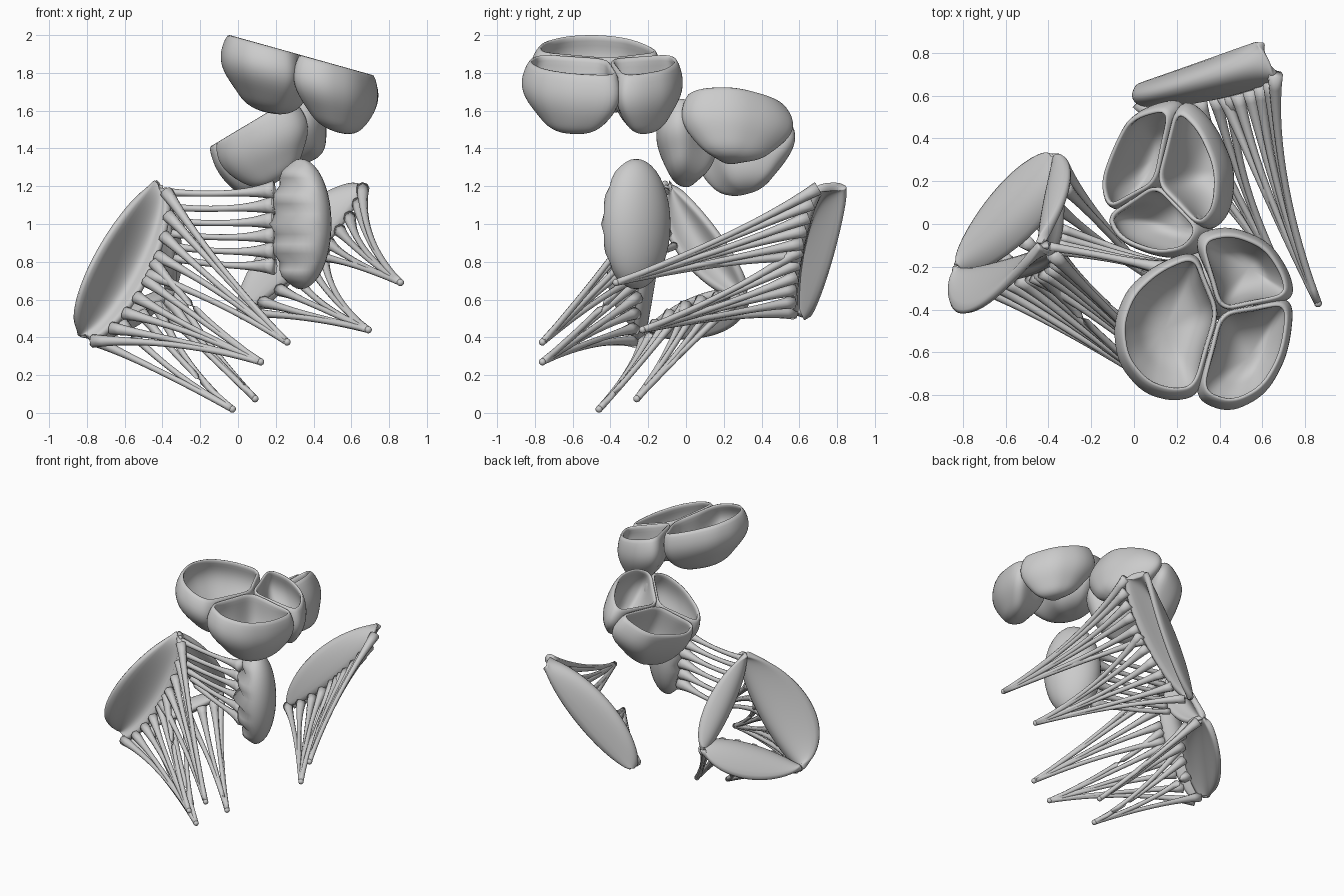
import bpy, bmesh, math
from mathutils import Vector as V, Matrix

cube = bpy.data.objects.get("Cube")
if cube:
    bpy.data.objects.remove(cube)

tissue = bpy.data.materials.new("tissue_grey")
tissue.use_nodes = True
GREY = (0.6, 0.6, 0.6, 1)
tissue.diffuse_color = GREY
tissue.node_tree.nodes["Principled BSDF"].inputs["Base Color"].default_value = GREY


def finish(name, bm, thickness=0.0, subdiv=0):
    """Turn a bmesh into a smooth object, optionally thickened and rounded."""
    bmesh.ops.remove_doubles(bm, verts=bm.verts, dist=0.002)
    bmesh.ops.recalc_face_normals(bm, faces=bm.faces)
    for f in bm.faces:
        f.smooth = True
    mesh = bpy.data.meshes.new(name)
    bm.to_mesh(mesh)
    bm.free()
    mesh.materials.append(tissue)
    ob = bpy.data.objects.new(name, mesh)
    bpy.context.collection.objects.link(ob)
    if thickness:
        solid = ob.modifiers.new("thickness", 'SOLIDIFY')
        solid.thickness = thickness
        solid.offset = 0
    if subdiv:
        ob.modifiers.new("round", 'SUBSURF').levels = subdiv
        ob.modifiers["round"].render_levels = subdiv


def skin(bm, rows, closed=False):
    """Quads between successive rows of points."""
    vs = [[bm.verts.new(p) for p in r] for r in rows]
    n = len(rows[0])
    for a, b in zip(vs, vs[1:]):
        for i in range(n if closed else n - 1):
            j = (i + 1) % n
            bm.faces.new((a[i], a[j], b[j], b[i]))
    return vs


# ---- pocket cusps of the two outlet valves ----
def cusp(name, centre, rim, rim_z, drop):
    """Pocket under a rim that runs from the valve centre around its outer points."""
    c = V(centre)
    ring = [c] + [V(p) for p in rim]
    hub = sum(ring, V((0, 0))) / len(ring)
    ring[0] = c.lerp(hub, 0.04)
    # halve the two straight walls, then round the corners
    ring = [ring[0], ring[0].lerp(ring[1], 0.5)] + ring[1:] + [ring[-1].lerp(ring[0], 0.5)]
    for _ in range(2):
        pairs = list(zip(ring, ring[1:] + ring[:1]))
        ring = [q for a, b in pairs for q in (a.lerp(b, 0.22), a.lerp(b, 0.78))]
    reach = max((p - c).length for p in ring)
    rows = []
    for k in range(11):
        t = math.sin(k / 10 * math.pi / 2)
        s = max(1 - t ** 3, 0.0) ** (1 / 2.5)
        row = []
        for p in ring:
            away = max(0, (p - c).length / reach - 0.4)
            q = hub + (p - hub) * s * (1 + 0.42 * away * math.sin(math.pi * min(1, t * 1.3)))
            row.append(V((q.x, q.y, rim_z(p.x) * s + rim_z(hub.x) * (1 - s))) + V(drop) * t)
        rows.append(row)
    bm = bmesh.new()
    skin(bm, rows, closed=True)
    finish(name, bm, 0.026, 1)


def outlet_valve(name, centre, rims, rim_z, drop):
    for i, rim in enumerate(rims):
        cusp(f"{name}_cusp_{i + 1}", centre, rim, rim_z, drop)


outlet_valve("upper_valve", (0.4, -0.41), [
    [(0.28, -0.15), (0.12, -0.22), (0, -0.33), (-0.05, -0.47), (-0.03, -0.62), (0.06, -0.73),
     (0.17, -0.77), (0.28, -0.76)],
    [(0.32, -0.78), (0.46, -0.83), (0.6, -0.76), (0.69, -0.6), (0.72, -0.37)],
    [(0.71, -0.33), (0.69, -0.23), (0.61, -0.11), (0.46, -0.05), (0.32, -0.08)]],
    lambda x: 1.99 - 0.28 * x, (0, 0, -0.345))
outlet_valve("lower_valve", (0.1, 0.19), [
    [(0.16, 0.54), (-0.02, 0.49), (-0.09, 0.36), (-0.15, 0.2), (-0.12, 0.08)],
    [(-0.12, 0.03), (-0.06, -0.07), (0.1, -0.13), (0.23, -0.11), (0.29, -0.02)],
    [(0.3, 0.0), (0.37, 0.08), (0.38, 0.26), (0.3, 0.44), (0.2, 0.53)]],
    lambda x: 1.5 + 0.6 * x, (0.13, 0, -0.31))


# ---- leaflets of the inlet valves ----
def arc(a, b, mid, t, power=0.7):
    """Curve from a to b passing through mid."""
    return a.lerp(b, t) + (mid - (a + b) / 2) * (4 * t * (1 - t)) ** power


def leaflet(name, a, b, outer, dome, fringe, lip_a=V(), lip_b=V()):
    """Curved sheet from an attached outer edge over a dome to a free fringe.
    The lips widen its two ends."""
    rows = []
    for k in range(9):
        s = k / 8
        mid = outer * (1 - s) * (1 - 2 * s) + dome * 4 * s * (1 - s) + fringe * s * (2 * s - 1)
        rows.append([arc(a + lip_a * s, b + lip_b * s, mid, (1 - math.cos(math.pi * i / 24)) / 2)
                     for i in range(25)])
    bm = bmesh.new()
    skin(bm, rows)
    finish(name, bm, 0.045, 1)
    return lambda t: arc(a + lip_a, b + lip_b, fringe, t)


top, back, low = V((-0.45, -0.09, 1.22)), V((-0.37, 0.32, 0.63)), V((-0.84, -0.19, 0.43))
front_edge = leaflet("front_leaflet", top, low, V((-0.78, -0.42, 0.79)),
                     V((-0.57, -0.18, 0.8)), V((-0.47, -0.24, 0.73)),
                     V((0.07, -0.05, -0.05)), V((0.07, -0.08, -0.05)))
back_edge = leaflet("back_leaflet", top, back, V((-0.3, 0.19, 0.92)),
                    V((-0.41, 0.07, 0.91)), V((-0.34, -0.05, 0.86)),
                    V((0.05, 0, -0.03)), V((0.03, -0.04, -0.02)))
low_edge = leaflet("low_leaflet", low, back, V((-0.62, 0.18, 0.42)),
                   V((-0.53, 0.1, 0.58)), V((-0.43, 0.0, 0.57)),
                   V((0.07, -0.03, -0.04)), V((0.03, -0.04, -0.02)))
rear_edge = leaflet("rear_leaflet", V((0.59, 0.85, 1.2)), V((0.02, 0.64, 0.5)),
                    V((0.36, 0.76, 0.77)), V((0.2, 0.64, 0.94)), V((0.42, 0.6, 0.83)),
                    V((0.07, -0.15, -0.01)), V((0, -0.07, 0.03)))

# middle leaflet: a flattened egg with folds on the side facing the cords
bm = bmesh.new()
bmesh.ops.create_uvsphere(bm, u_segments=32, v_segments=20, radius=1)
for v in bm.verts:
    side = v.co.x
    v.co.x *= 0.145 if side > 0 else 0.12
    v.co.y *= 0.2
    if side < 0:
        v.co.x += 0.03 * side * math.cos(v.co.z * 16)
    v.co.z *= 0.345
bmesh.ops.transform(bm, verts=bm.verts, matrix=Matrix.Translation((0.33, -0.265, 1.0))
                    @ Matrix.Rotation(math.radians(35), 4, 'Z'))
finish("middle_leaflet", bm)


# ---- tendon cords ----
def cords(name, paths, width=0.015, flare=1.4):
    """Tapered round strands, wider where they join a leaflet."""
    bm = bmesh.new()
    for start, bend, end, tip in paths:
        rows, steps = [], 16
        for k in range(steps + 1):
            t = k / steps
            p = start * (1 - t) ** 2 + bend * 2 * t * (1 - t) + end * t * t
            along = ((bend - start) * (1 - t) + (end - bend) * t).normalized()
            u = along.orthogonal().normalized()
            w = along.cross(u)
            r = width * (1 + flare * (1 - t) ** 6 + tip * t ** 4)
            rows.append([p + (u * math.cos(math.tau * i / 8) + w * math.sin(math.tau * i / 8)) * r
                         for i in range(8)])
        ends = skin(bm, rows, closed=True)
        bm.faces.new(ends[0])
        bm.faces.new(ends[-1])
    finish(name, bm)


def bundle(name, edge, t0, t1, count, tip, sag):
    """Cords from a stretch of fringe that sag and gather into one tip."""
    tip = V(tip)
    starts = [edge(t0 + (t1 - t0) * i / (count - 1)) for i in range(count)]
    hub = sum(starts, V()) / count
    paths = []
    for i, s in enumerate(starts):
        pair = (s + starts[min(i ^ 1, count - 1)]) / 2  # neighbours fork together
        bend = tip.lerp(hub, 0.45).lerp(tip.lerp(pair, 0.6), 0.55) + V(sag)
        paths.append((s, bend, tip, 0.2))
    cords(name, paths)
    # rounded muscle tip
    bm = bmesh.new()
    bmesh.ops.create_uvsphere(bm, u_segments=12, v_segments=8, radius=0.019,
                              matrix=Matrix.Translation(tip))
    finish(name + "_tip", bm)


bundle("front_cords_high", front_edge, 0.0, 0.5, 5, (0.26, -0.76, 0.375), (0, 0, 0))
bundle("front_cords_low", front_edge, 0.42, 1.0, 6, (0.12, -0.76, 0.27), (0, 0, 0.01))
bundle("low_cords_front", low_edge, 0.0, 0.5, 4, (-0.03, -0.46, 0.02), (0, 0, -0.05))
bundle("low_cords_back", low_edge, 0.5, 1.0, 4, (0.09, -0.26, 0.075), (0, 0, -0.03))
bundle("rear_cords_high", rear_edge, 0.0, 0.5, 6, (0.86, -0.37, 0.69), (-0.07, 0, -0.01))
bundle("rear_cords_low", rear_edge, 0.45, 1.0, 6, (0.69, -0.23, 0.44), (-0.04, 0, -0.01))

# strands between the middle and back leaflets
strands = []
for i in range(6):
    t = i / 5
    fold = V((0.19, -0.22, 1.18 - 0.4 * t))
    end = back_edge(0.02 + 0.55 * t)
    strands.append((fold, (fold + end) / 2 + V((-0.04, 0.02, -0.03)), end, 0.5))
cords("middle_strands", strands, 0.015, 2.4)
